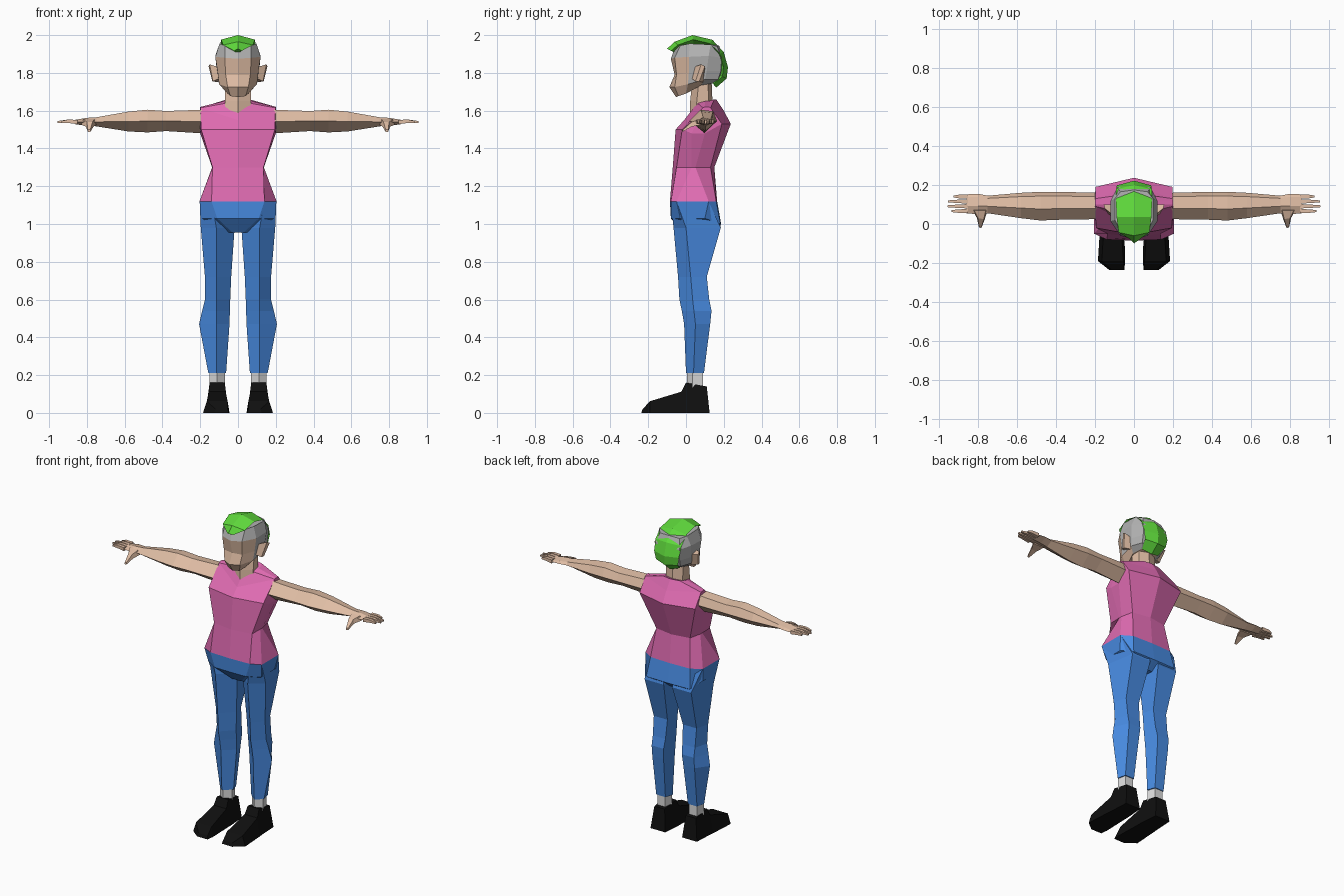
import bpy, bmesh
from mathutils import Vector


def material(name, rgb):
    m = bpy.data.materials.new(name)
    m.diffuse_color = (*rgb, 1)
    return m


SKIN = material("skin", (.75, .515, .376))
PINK = material("pink_shirt", (.75, .15, .45))
BLUE = material("blue_jeans", (.065, .26, .76))
GREEN = material("green_hair", (.115, .70, .045))
GREY = material("grey_hair", (.45, .45, .45))
SOCK = material("pale_sock", (.72, .72, .72))
BLACK = material("black_shoe", (.005, .005, .005))


def loft(name, rings, mats, rule=None):
    """Flat-shaded skin through closed rings, capped at both ends."""
    bm = bmesh.new()
    rows = [[bm.verts.new(p) for p in r] for r in rings]
    n = len(rows[0])
    for a, b in zip(rows, rows[1:]):
        for i in range(n):
            j = (i + 1) % n
            bm.faces.new((a[i], a[j], b[j], b[i]))
    bm.faces.new(rows[0])
    bm.faces.new(rows[-1])
    bmesh.ops.recalc_face_normals(bm, faces=bm.faces)
    if rule:
        for f in bm.faces:
            f.material_index = rule(f.calc_center_median())
    me = bpy.data.meshes.new(name)
    bm.to_mesh(me)
    bm.free()
    for m in mats:
        me.materials.append(m)
    ob = bpy.data.objects.new(name, me)
    bpy.context.collection.objects.link(ob)
    return ob


def pair(name, rings, mat):
    """The same part on both sides of the body."""
    for side, s in (("left", 1), ("right", -1)):
        loft(f"{side}_{name}", [[(s * x, y, z) for x, y, z in r] for r in rings], [mat])


def whole(half):
    """Complete a half ring that runs from front centre to back centre."""
    return half + [(-x, y, z) for x, y, z in half[-2:0:-1]]


def level(z, pts):
    return [(x, y, z) for x, y in pts]


# Shirt
waist = level(1.12, [(0, -.085), (.14, -.08), (.204, -.05), (.204, .12), (.14, .16), (0, .165)])
shirt = [
    waist,
    level(1.30, [(0, -.07), (.135, -.05), (.137, .03), (.137, .05), (.12, .13), (0, .15)]),
    [(0, -.055, 1.5), (.195, -.02, 1.5), (.2, .03, 1.48), (.2, .1, 1.48), (.198, .19, 1.53), (0, .237, 1.53)],
    [(0, -.01, 1.55), (.198, .09, 1.615), (.2, .1, 1.62), (.2, .12, 1.62), (.198, .13, 1.615), (0, .2, 1.6)],
    [(0, .03, 1.6), (.06, .06, 1.64), (.075, .1, 1.65), (.075, .12, 1.65), (.06, .15, 1.66), (0, .16, 1.66)],
]
loft("shirt", [whole(r) for r in shirt], [PINK])

# Jeans: seat and legs
seat = [
    waist,
    [(0, -.08, 1.03), (.11, -.078, 1.03), (.19, -.03, 1.03), (.19, .1, 1.03), (.155, .183, 1.0), (0, .186, 1.0)],
    level(.955, [(0, -.015), (.03, -.015), (.06, 0), (.06, .08), (.04, .13), (0, .13)]),
]
loft("jeans_seat", [whole(r) for r in seat], [BLUE])
pair("jeans_leg", [
    level(1.119, [(.138, -.08), (.203, -.05), (.203, .12), (.06, .162), (.06, 0)]),
    level(.98, [(.115, -.066), (.197, 0), (.165, .184), (.03, .184), (.018, .02)]),
    level(.72, [(.115, -.042), (.175, .025), (.152, .11), (.055, .11), (.036, .035)]),
    level(.60, [(.115, -.035), (.175, .035), (.15, .123), (.06, .123), (.041, .04)]),
    level(.54, [(.115, -.022), (.19, .042), (.15, .135), (.065, .135), (.043, .045)]),
    level(.47, [(.115, -.01), (.206, .05), (.15, .128), (.07, .128), (.045, .05)]),
    level(.21, [(.115, 0), (.157, .04), (.145, .095), (.08, .095), (.063, .045)]),
], BLUE)

# Socks and shoes
pair("sock", [level(z, [(.112, .005), (.152, .035), (.14, .09), (.085, .09), (.07, .04)])
              for z in (.12, .215)], SOCK)
shoe = []
for y, xi, xo, zt, ti, to, yt in [
        (.125, .06, .165, .14, .075, .148, .11), (0, .05, .172, .16, .07, .15, 0),
        (-.03, .05, .175, .112, .065, .155, -.025), (-.19, .045, .185, .062, .055, .165, -.19),
        (-.237, .05, .125, .02, .055, .12, -.23)]:
    shoe.append([(xi, y, 0), (xo, y, 0), (to, yt, zt), (ti, yt, zt)])
pair("shoe", shoe, BLACK)

# Arms with palms
arm = []
for x, yf, yb, zt, zb in [
        (.19, .025, .16, 1.605, 1.48), (.38, .022, .165, 1.598, 1.492),
        (.48, .018, .165, 1.605, 1.485), (.58, .03, .16, 1.595, 1.49),
        (.75, .055, .145, 1.565, 1.517), (.80, .05, .155, 1.562, 1.522),
        (.86, .055, .152, 1.552, 1.527)]:
    zm, w = (zt + zb) / 2, yb - yf
    arm.append([(x, yf, zm), (x, yf + .4 * w, zt), (x, yb - .15 * w, zt - .008),
                (x, yb, zm), (x, yf + .55 * w, zb)])
pair("arm", arm, SKIN)

# Fingers and thumb
for i, tip in enumerate((.935, .955, .953, .925)):
    y = .066 + i * .025
    pair(f"finger_{i + 1}", [
        [(x, y - r, z - r), (x, y + r, z - r), (x, y + r, z + r), (x, y - r, z + r)]
        for x, r, z in ((.85, .011, 1.54), (.90, .009, 1.544), (tip, .005, 1.54))], SKIN)
pair("thumb", [
    [(.75, .075, 1.525), (.83, .075, 1.525), (.82, .07, 1.555), (.76, .07, 1.555)],
    [(.765, .025, 1.515), (.805, .03, 1.515), (.80, .03, 1.54), (.77, .025, 1.54)],
    [(.782, -.02, 1.488), (.795, -.018, 1.488), (.795, -.015, 1.5), (.782, -.018, 1.5)],
], SKIN)

# Neck
loft("neck", [whole(level(z, [(0, a), (.068, a + .035), (.06, b - .02), (0, b)]))
              for z, a, b in ((1.585, .02, .14), (1.65, .022, .14), (1.77, .035, .135))], [SKIN])

# Head with shaved grey sides
head = [
    [(0, -.053, 1.672), (.04, -.04, 1.677), (.055, 0, 1.69), (.075, .08, 1.735), (.06, .14, 1.745), (0, .15, 1.745)],
    [(0, -.088, 1.725), (.055, -.06, 1.725), (.1, .01, 1.74), (.105, .1, 1.765), (.08, .17, 1.765), (0, .18, 1.765)],
    [(0, -.06, 1.79), (.065, -.05, 1.79), (.107, .015, 1.8), (.112, .11, 1.81), (.085, .185, 1.81), (0, .195, 1.81)],
    [(0, -.08, 1.875), (.07, -.06, 1.88), (.12, .015, 1.885), (.12, .12, 1.89), (.085, .188, 1.88), (0, .2, 1.88)],
    [(0, -.055, 1.945), (.07, -.03, 1.945), (.098, .02, 1.955), (.098, .13, 1.95), (.07, .165, 1.94), (0, .175, 1.945)],
]
loft("head", [whole(r) for r in head], [SKIN, GREY],
     lambda c: int(c.z > 1.9 or (c.y > .05 and c.z > 1.75)))

# Ears
pair("ear", [
    [(.1, .03, 1.77), (.1, .09, 1.75), (.1, .1, 1.82), (.1, .04, 1.83)],
    [(.132, .05, 1.755), (.136, .07, 1.755), (.156, .1, 1.835), (.15, .08, 1.845)],
], SKIN)

# Green strip of hair from forehead to nape
strip, centre = [], Vector((0, .05, 1.85))
for y, z, w in [(-.1, 1.928, .02), (-.06, 1.965, .078), (.035, 2, .09), (.14, 1.975, .092),
                (.2, 1.91, .092), (.222, 1.83, .088), (.215, 1.77, .078), (.16, 1.722, .06)]:
    top = Vector((0, y, z))
    d = (centre - top).normalized()
    e, inner = top + d * .024, top + d * .06
    strip.append([(-w, e.y, e.z), tuple(top), (w, e.y, e.z), tuple(inner)])
loft("hair_strip", strip, [GREEN])
